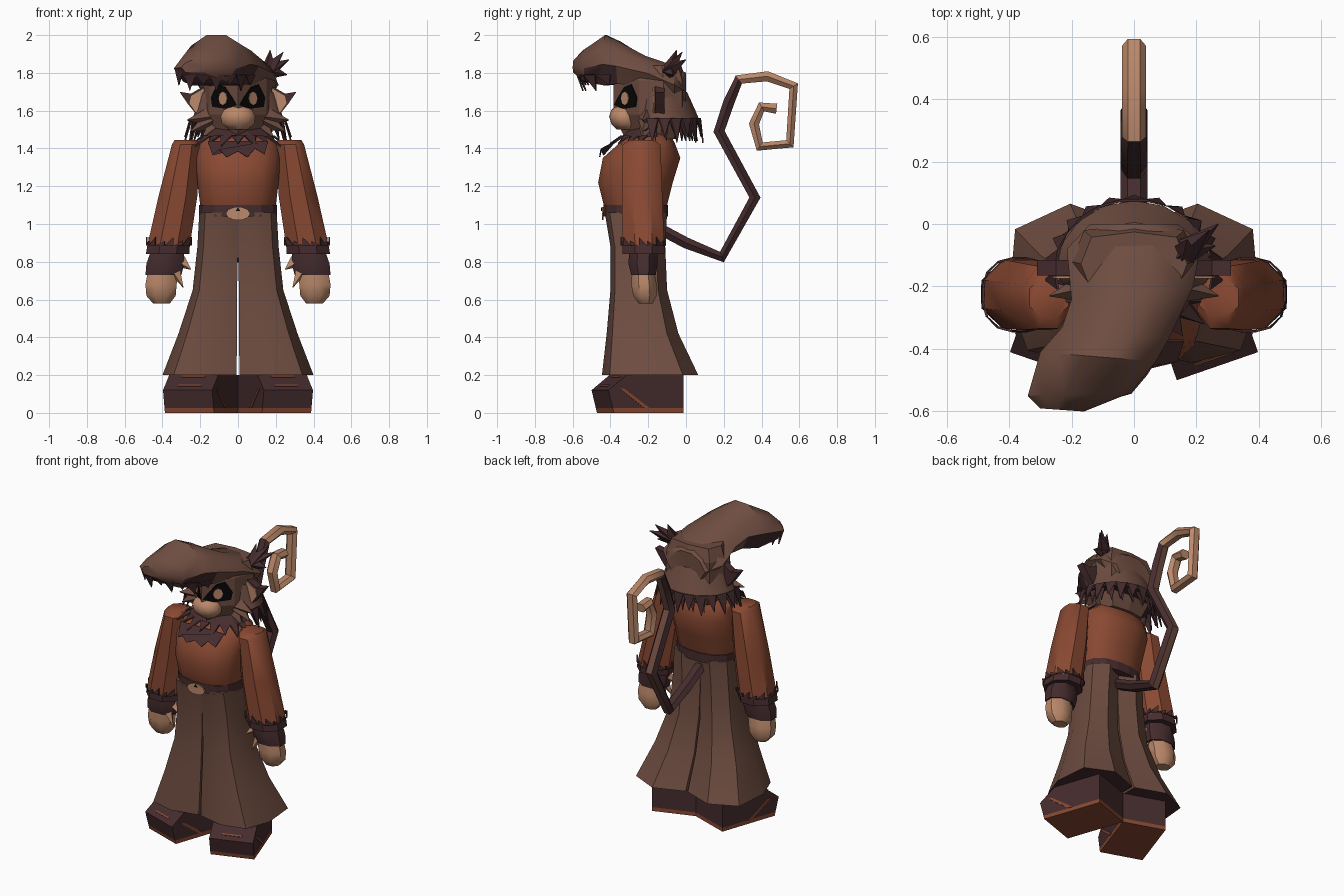
import bpy, bmesh, math
from mathutils import Vector as V

if "Cube" in bpy.data.objects:
    bpy.data.objects.remove(bpy.data.objects["Cube"])


def material(name, rgb):
    m = bpy.data.materials.new(name)
    m.diffuse_color = (*rgb, 1)
    m.use_nodes = True
    m.node_tree.nodes["Principled BSDF"].inputs["Base Color"].default_value = m.diffuse_color
    return m


BROWN = material("brown fur", (0.155, 0.073, 0.052))
RUST = material("rust cloth", (0.25, 0.066, 0.032))
DARK = material("dark maroon", (0.06, 0.025, 0.027))
TAN = material("tan skin", (0.50, 0.25, 0.145))
BLACK = material("black", (0.002, 0.002, 0.002))


def finish(name, bm, mats, smooth=True):
    bmesh.ops.recalc_face_normals(bm, faces=bm.faces)
    me = bpy.data.meshes.new(name)
    bm.to_mesh(me)
    bm.free()
    for m in mats:
        me.materials.append(m)
    ob = bpy.data.objects.new(name, me)
    bpy.context.collection.objects.link(ob)
    if smooth:
        bpy.ops.object.select_all(action='DESELECT')
        ob.select_set(True)
        bpy.context.view_layer.objects.active = ob
        bpy.ops.object.shade_smooth_by_angle(angle=math.radians(40))
    return ob


def loft(name, rings, mats, band=lambda k: 0, caps=(0, 0), smooth=True):
    """Skin a list of equal-length point rings and close both ends."""
    bm = bmesh.new()
    rows = [[bm.verts.new(p) for p in r] for r in rings]
    n = len(rows[0])
    for k in range(len(rows) - 1):
        for i in range(n):
            j = (i + 1) % n
            f = bm.faces.new((rows[k][i], rows[k][j], rows[k + 1][j], rows[k + 1][i]))
            f.material_index = band(k)
    for row, mi in zip((rows[0], rows[-1]), caps):
        bm.faces.new(row).material_index = mi
    return finish(name, bm, mats, smooth)


def oval(x0, x1, y0, y1, z, n=12, p=2.6):
    """Rounded-box horizontal ring filling the given box."""
    pts = []
    for i in range(n):
        a = 2 * math.pi * (i + 0.5) / n
        c, s = math.cos(a), math.sin(a)
        k = (abs(c) ** p + abs(s) ** p) ** (-1 / p)
        pts.append((c * k, s * k))
    mx, my = max(q[0] for q in pts), max(q[1] for q in pts)
    return [((x0 + x1) / 2 + u / mx * (x1 - x0) / 2, (y0 + y1) / 2 + v / my * (y1 - y0) / 2, z) for u, v in pts]


def teeth(name, tops, tips, mat):
    """Zigzag fringe hanging from a line of points."""
    bm = bmesh.new()
    a = [bm.verts.new(p) for p in tops]
    b = [bm.verts.new(p) for p in tips]
    for i, t in enumerate(b):
        bm.faces.new((a[i], t, a[i + 1]))
    ob = finish(name, bm, [mat], False)
    sol = ob.modifiers.new("thickness", 'SOLIDIFY')
    sol.thickness, sol.offset = 0.008, 0


def spike(name, base, tip, r, mat):
    base, tip = V(base), V(tip)
    q = (tip - base).to_track_quat('Z', 'Y')
    ring = lambda c, s: [c + q @ V((s * math.cos(i * math.pi / 2), s * math.sin(i * math.pi / 2), 0)) for i in range(4)]
    loft(name, [ring(base, r), ring(tip, 0.002)], [mat], smooth=False)


def plate(name, pts, normal, mat, t=0.005):
    """Thin flat plate standing out from pts along normal."""
    loft(name, [[V(p) for p in pts], [V(p) + V(normal) * t for p in pts]], [mat], smooth=False)


# shirt, belt and buckle
loft("shirt", [oval(-w, w, a, b, z, 16) for z, w, a, b in (
    (1.07, .195, -.425, -.11), (1.1, .2, -.435, -.10), (1.22, .215, -.465, -.07), (1.35, .225, -.44, -.03),
    (1.43, .215, -.35, -.06), (1.5, .13, -.27, -.1))], [RUST])
loft("belt", [oval(-w, w, -.437, -.095, z, 16) for z, w in ((1.04, .205), (1.1, .207))], [DARK], smooth=False)
plate("buckle", [(.065 * math.cos(a), -.436, 1.055 + .036 * math.sin(a))
                 for a in (i * math.pi / 5 for i in range(10))], (0, -1, 0), TAN, .009)
plate("buckle_hole", [(-.012, -.445, 1.07), (.012, -.445, 1.07), (.0, -.445, 1.088)], (0, -1, 0), BLACK, .004)


# fur collar lying on the sloped chest
def collar_point(deg, t):
    a = math.radians(deg)
    w, d, cy, z = .14 + .09 * t, .10 + .075 * t, -.185 - .02 * t, 1.505 - .07 * t
    return (w * math.sin(a), cy - d * math.cos(a) - .008, z)


angles = [-90 + 180 * i / 9 for i in range(10)]
loft("collar", [[collar_point(d * 2, t) for d in angles[:-1]] for t in (0, .62)], [DARK], smooth=False)
teeth("collar_fringe", [collar_point(d, .55) for d in angles],
      [collar_point(d + 10, 1.15 + .2 * (i % 2)) for i, d in enumerate(angles[:-1])], DARK)
plate("collar_front", [(-.16, -.375, 1.44), (.16, -.375, 1.44), (.14, -.44, 1.37), (.09, -.45, 1.40), (.05, -.46, 1.355),
                       (0, -.455, 1.385), (-.06, -.46, 1.355), (-.1, -.45, 1.395), (-.135, -.44, 1.365)],
      (0, .9, -.3), DARK, .006)

LEG = ((0, .08), (.45, 0), (.85, .08), (1, .4), (.95, .84), (.5, 1), (0, .86))
for sx, side in ((1, "left"), (-1, "right")):
    # flared trouser leg, dark inside the hem
    loft(side + "_trouser_leg", [[(sx * (x0 + u * (x1 - x0)), y0 + v * (y1 - y0), z) for u, v in LEG]
         for z, x0, x1, y0, y1 in ((1.06, 0, .205, -.43, -.10), (.88, 0, .215, -.40, -.11), (.65, .005, .24, -.40, -.10),
                                   (.42, .005, .315, -.42, -.04), (.2, .008, .40, -.445, .065))],
         [BROWN, DARK], caps=(0, 1))

    # blocky shoe turned outward, rust sole
    def shoe(w, l, z):
        return V((sx * (.137 + .945 * w - .327 * l), -.5 + .327 * w + .945 * l, z))
    loft(side + "_shoe", [[shoe(0, l, z), shoe(.275, l, z), shoe(.275, .42, z), shoe(0, .42, z)]
         for z, l in ((0, .03), (.025, .024), (.12, 0), (.2, .1))],
         [DARK, RUST], lambda k: int(k == 0), (1, 0), False)
    for w, d in ((0, -1), (.275, 1)):
        plate(side + "_shoe_stripe", [shoe(w, .06, .13), shoe(w, .085, .13), shoe(w, .23, .025), shoe(w, .2, .025)],
              (sx * .945 * d, .327 * d, 0), RUST, .004)
    for l in (.025, .085):
        z = .12 + l * .8
        plate(side + "_shoe_stitch", [shoe(.07, l, z), shoe(.2, l, z), shoe(.2, l + .008, z + .0064),
                                      shoe(.07, l + .008, z + .0064)], (0, -.6, .8), RUST, .004)

    # sleeve with dark cuff, fur wrist, hand and thumb
    def limb(name, table, mats, band=lambda k: 0, caps=(0, 0)):
        loft(side + name, [oval(sx * a, sx * b, c, d, z, 8) for z, a, b, c, d in table], mats, band, caps)
    limb("_sleeve", ((1.445, .21, .335, -.30, -.17), (1.42, .20, .35, -.335, -.135), (1.15, .215, .42, -.34, -.125),
                     (.885, .255, .48, -.335, -.115), (.84, .258, .488, -.335, -.115)),
         [RUST, DARK], lambda k: int(k == 3), (0, 1))
    limb("_wrist_fur", ((.86, .285, .46, -.30, -.15), (.79, .285, .485, -.305, -.15), (.73, .30, .49, -.29, -.16)), [DARK])
    limb("_hand", ((.76, .31, .475, -.285, -.17), (.68, .325, .49, -.29, -.155), (.62, .33, .485, -.28, -.155),
                   (.58, .36, .45, -.25, -.175)), [TAN])
    spike(side + "_thumb", (sx * .34, -.25, .76), (sx * .29, -.27, .665), .035, TAN)
    spike(side + "_thumb_fur", (sx * .30, -.24, .80), (sx * .25, -.27, .76), .035, TAN)
    cuff = oval(sx * .248, sx * .483, -.343, -.11, .885, 16)
    teeth(side + "_cuff_points", cuff + cuff[:1],
          [(p[0], p[1], .91 + .02 * (i % 2)) for i, p in enumerate(cuff)], DARK)

    # ear: dark fur behind a tan front
    ear = ((.18, 1.60), (.225, 1.585), (.265, 1.635), (.31, 1.70), (.25, 1.69), (.18, 1.73))
    plate(side + "_ear", [(sx * x, -.165, z) for x, z in ear], (0, 1, 0), DARK, .05)
    plate(side + "_ear_front", [(sx * x, -.166, z) for x, z in (
        (.18, 1.605), (.225, 1.59), (.26, 1.64), (.25, 1.68), (.18, 1.72))], (0, -1, 0), TAN, .008)
    # ragged cheek fur
    for bx, bz, tx, tz in ((.14, 1.57, .27, 1.55), (.14, 1.55, .25, 1.49), (.11, 1.53, .19, 1.455), (.07, 1.5, .1, 1.44)):
        spike(side + "_cheek_fur", (sx * bx, -.2, bz), (sx * tx, -.23, tz), .055, BROWN)

    # eye patch and eye on the slanted face plane
    def on_face(s, z, off):
        return (sx * (.743 * s + .669 * off), -.385 + .669 * s - .743 * off, z)
    nrm = (sx * .669, -.743, 0)
    plate(side + "_eye_patch", [on_face(s, z, 0) for s, z in (
        (.01, 1.63), (.08, 1.61), (.18, 1.62), (.19, 1.67), (.145, 1.74), (.09, 1.725), (.04, 1.67))], nrm, BLACK, .005)
    plate(side + "_eye", [on_face(.1 + .03 * math.cos(a), 1.665 + .036 * math.sin(a), .005)
                          for a in (i * math.pi / 4 for i in range(8))], nrm, TAN, .004)

# head and muzzle
FACE = ((0, -.385), (.15, -.25), (.2, -.12), (.16, -.02), (0, .0), (-.16, -.02), (-.2, -.12), (-.15, -.25))
loft("head", [[(x * s, -.17 + (y + .17) * s, z) for x, y in FACE]
              for z, s in ((1.45, .7), (1.58, 1), (1.76, 1), (1.84, .85))], [BROWN], smooth=False)
loft("muzzle", [oval(-w, w, -.345 - d, -.25, z, 10, 2)
                for z, w, d in ((1.5, .05, .02), (1.53, .085, .05), (1.57, .092, .062), (1.605, .075, .05), (1.625, .035, .025))], [TAN])


# hair skirt around the back of the head
def skirt(deg, rx, ry, z):
    a = math.radians(deg)
    return (rx * math.cos(a), -.15 + ry * math.sin(a), z)


N = 13
deg = [-15 + 210 * i / N for i in range(N + 1)]
loft("back_hair", [[skirt(360 * i / 16, rx, ry if i <= 8 else .1, z) for i in range(16)] for z, rx, ry in (
    (1.70, .195, .155), (1.60, .225, .2), (1.54, .25, .225))], [BROWN, DARK], caps=(0, 1))
teeth("back_hair_points", [skirt(d, .252, .228, 1.56) for d in deg],
      [skirt(d + 8, .285, .24, 1.43 + .03 * (i % 2)) for i, d in enumerate(deg[:-1])], DARK)
teeth("back_hair_under_points", [skirt(d, .22, .19, 1.56) for d in deg],
      [skirt(d + 12, .25, .21, 1.44) for d in deg[:-1]], DARK)

# swept forelock: stations of left edge, right edge, top and bottom height
rings = []
for lx, ly, rx, ry, zt, zb in ((-.14, .0, .14, .0, 1.80, 1.62), (-.215, -.08, .215, -.06, 1.84, 1.65),
                               (-.2, -.24, .19, -.2, 1.89, 1.72), (-.23, -.33, .11, -.37, 1.965, 1.73),
                               (-.30, -.41, .07, -.44, 2.0, 1.72), (-.34, -.55, -.01, -.54, 1.92, 1.745),
                               (-.30, -.59, -.16, -.60, 1.865, 1.80)):
    L, R = V((lx, ly, 0)), V((rx, ry, 0))
    rings.append([L.lerp(R, u) + V((0, 0, zb + v * (zt - zb))) for u, v in (
        (0, .45), (.14, .8), (.36, 1), (.64, 1), (.88, .8), (1, .45), (.85, .05), (.15, .05))])
hair = loft("forelock", rings, [BROWN, DARK])
for f in hair.data.polygons:
    if f.normal.z < -.35 and f.center.y < -.3:
        f.material_index = 1
edge = [(-.335, -.55, 1.83), (-.29, -.58, 1.81), (-.22, -.58, 1.80), (-.15, -.57, 1.79), (-.08, -.56, 1.79),
        (-.01, -.54, 1.79), (.04, -.48, 1.79), (.09, -.40, 1.79)]
teeth("forelock_fringe", edge, [((a[0] + b[0]) / 2, (a[1] + b[1]) / 2 + .035, 1.735 - .03 * (i % 2))
                                for i, (a, b) in enumerate(zip(edge, edge[1:]))], DARK)
# side tuft
for tip in ((.17, -.05, 1.92), (.27, .0, 1.87), (.26, -.07, 1.79), (.24, -.02, 1.91)):
    spike("tuft", (.16, -.09, 1.81), tip, .045, DARK)

# curled tail: bent tube in the y-z plane
path = [V((0, *p)) for p in ((-.15, .98), (0, .90), (.19, .825), (.365, 1.14), (.175, 1.49), (.225, 1.64), (.28, 1.765),
                             (.43, 1.782), (.57, 1.73), (.55, 1.425), (.39, 1.41), (.36, 1.53), (.40, 1.62), (.48, 1.61))]
rings = []
for i, p in enumerate(path):
    d0 = (p - path[max(i - 1, 0)]).normalized()
    d1 = (path[min(i + 1, len(path) - 1)] - p).normalized()
    t = (d0 + d1).normalized()
    side = V((0, -t.z, t.y))
    r = .034 if i < 6 else .031
    rings.append([p + V((r * 1.25 * math.cos(a), 0, 0)) + side * r * math.sin(a)
                  for a in (k * math.pi / 3 for k in range(6))])
tail = loft("tail", rings, [DARK, TAN, BROWN], lambda k: int(k > 5), (0, 1))
for f in tail.data.polygons:
    if f.material_index == 0 and f.normal.y > .8:
        f.material_index = 2
